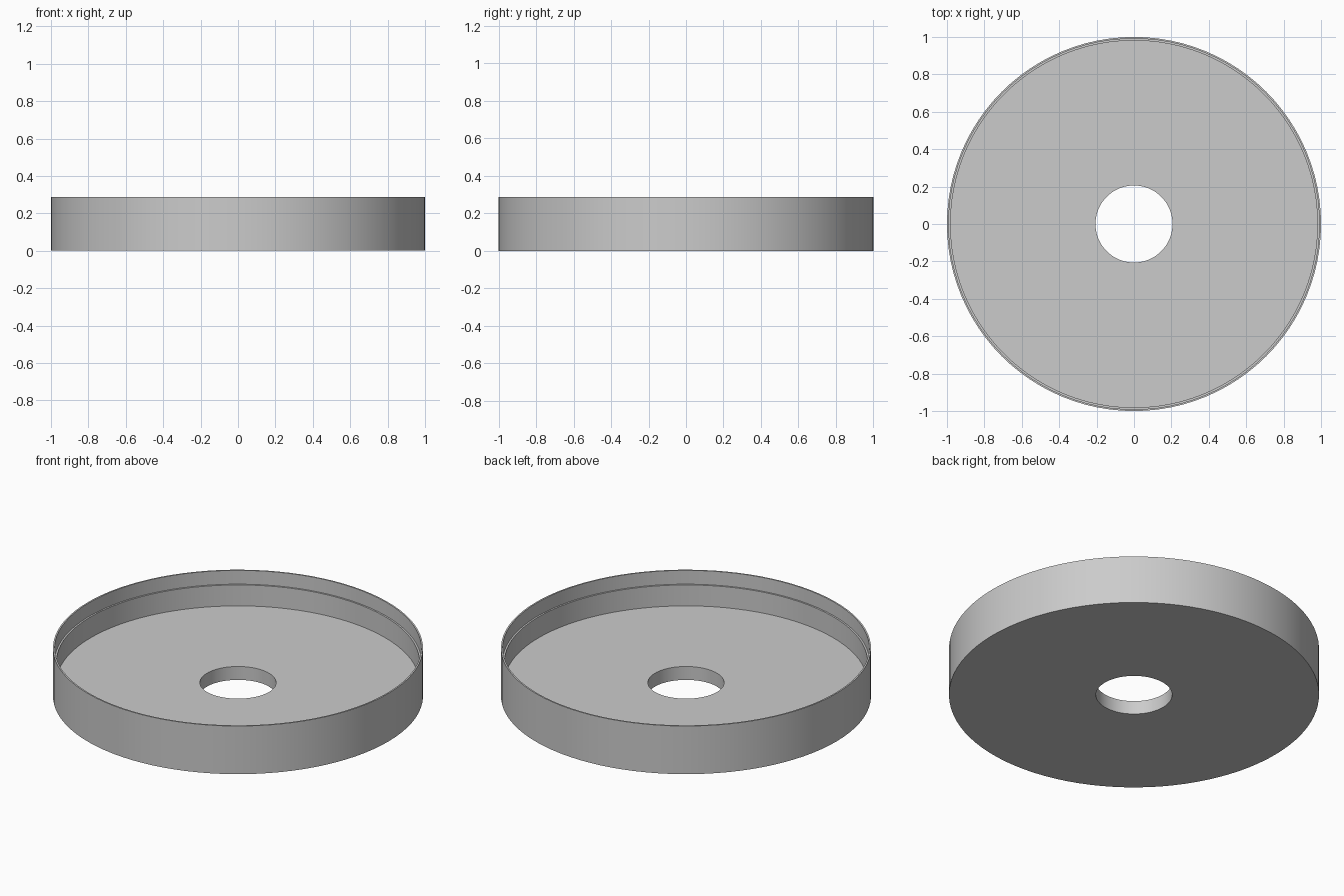
import bpy, bmesh, math
from mathutils import Matrix, Vector

cube = bpy.data.objects.get("Cube")
if cube:
    bpy.data.objects.remove(cube, do_unlink=True)

SEGMENTS = 96

# Single plain grey
grey = bpy.data.materials.new("light_grey")
grey.use_nodes = True
colour = (0.6, 0.6, 0.6, 1)
grey.diffuse_color = colour
grey.node_tree.nodes["Principled BSDF"].inputs["Base Color"].default_value = colour


def lathe(name, profile, material):
    """Revolve a closed (radius, height) profile around the z axis."""
    bm = bmesh.new()
    verts = [bm.verts.new((r, 0, z)) for r, z in profile]
    edges = [bm.edges.new((a, b)) for a, b in zip(verts, verts[1:] + verts[:1])]
    bmesh.ops.spin(bm, geom=verts + edges, cent=(0, 0, 0), axis=(0, 0, 1),
                   angle=math.tau, steps=SEGMENTS, use_duplicate=False)
    bmesh.ops.remove_doubles(bm, verts=bm.verts, dist=0.0001)
    bmesh.ops.recalc_face_normals(bm, faces=bm.faces)
    mesh = bpy.data.meshes.new(name)
    bm.to_mesh(mesh)
    bm.free()
    mesh.materials.append(material)
    obj = bpy.data.objects.new(name, mesh)
    bpy.context.collection.objects.link(obj)
    bpy.context.view_layer.objects.active = obj
    obj.select_set(True)
    bpy.ops.object.shade_smooth_by_angle(angle=math.radians(30))
    obj.select_set(False)
    return obj


# Shallow round tray: centre hole, floor, wall and a stepped thin lip
hole, wall, lip, outer = 0.206, 0.981, 0.991, 1.0
floor, step, top = 0.08, 0.205, 0.287
lathe("round_tray", [(hole, 0), (outer, 0), (outer, top), (lip, top),
                     (lip, step), (wall, step), (wall, floor), (hole, floor)], grey)
